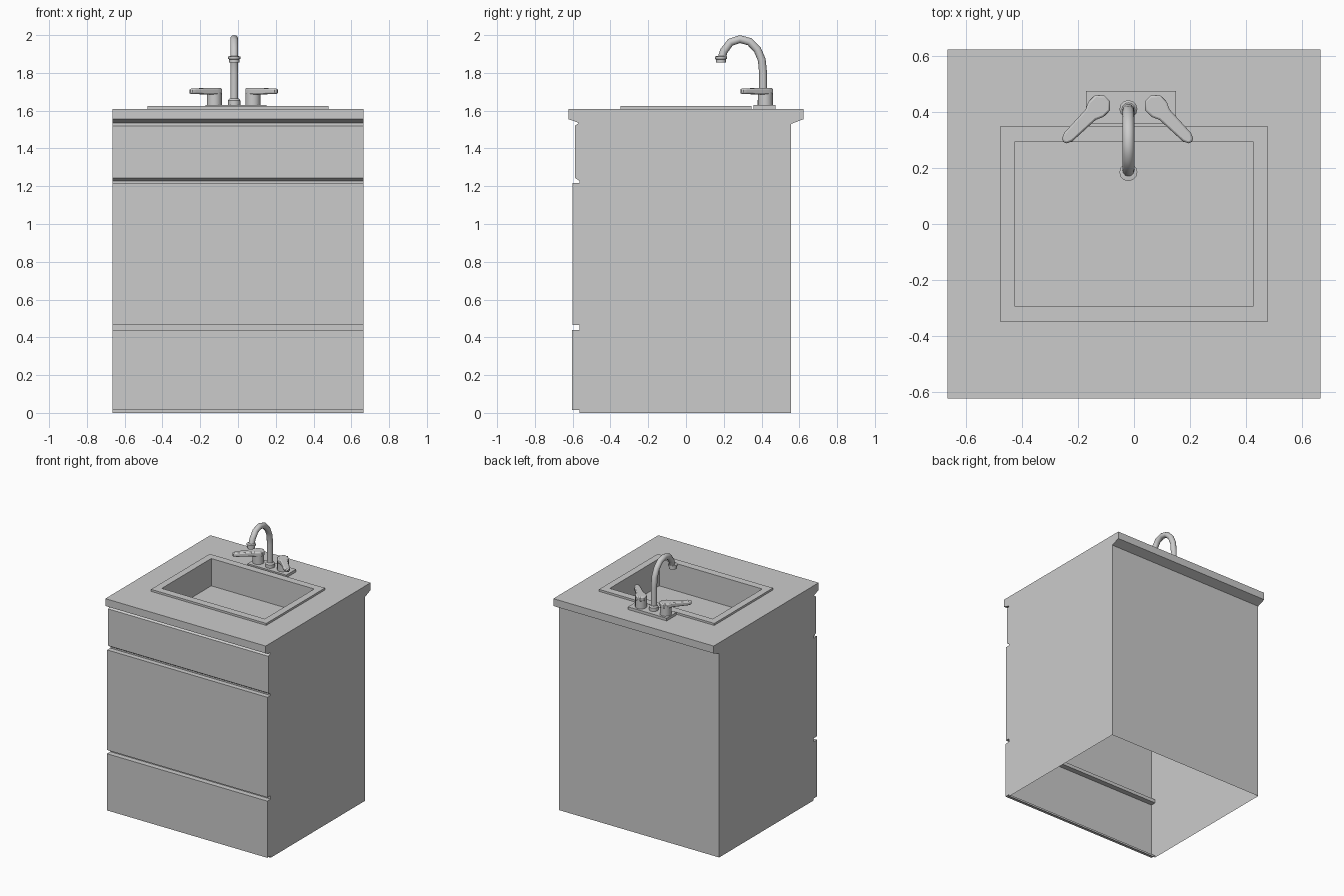
import bpy, bmesh, math
from mathutils import Matrix

if "Cube" in bpy.data.objects:
    bpy.data.objects.remove(bpy.data.objects["Cube"])

W = 0.665          # half width of the cabinet
TOP = 1.61         # counter height
CX = -0.023        # tap centre line


def finish(name, bm, smooth=False):
    me = bpy.data.meshes.new(name)
    bm.to_mesh(me)
    bm.free()
    ob = bpy.data.objects.new(name, me)
    bpy.context.collection.objects.link(ob)
    if smooth:
        bpy.ops.object.select_all(action='DESELECT')
        ob.select_set(True)
        bpy.context.view_layer.objects.active = ob
        bpy.ops.object.shade_smooth_by_angle(angle=math.radians(40))
    return ob


def lathe(name, x, y, rings, n=12):
    """Solid of revolution from (radius, z) rings listed bottom to top."""
    bm = bmesh.new()
    loops = [[bm.verts.new((x + r * math.cos(2 * math.pi * i / n),
                            y + r * math.sin(2 * math.pi * i / n), z))
              for i in range(n)] for r, z in rings]
    for a, b in zip(loops, loops[1:]):
        for i in range(n):
            j = (i + 1) % n
            bm.faces.new((a[i], a[j], b[j], b[i]))
    bm.faces.new(loops[0][::-1])
    bm.faces.new(loops[-1])
    return finish(name, bm, True)


# Cabinet shell: grooved side profile (y, z) swept across x, open underneath
profile = [(-.563, 0), (-.563, .015), (-.603, .015), (-.603, .44), (-.563, .44),
           (-.563, .466), (-.60, .466), (-.60, 1.217), (-.563, 1.217),
           (-.563, 1.228), (-.588, 1.244), (-.588, 1.52), (-.566, 1.535),
           (-.622, 1.555), (-.622, TOP), (.622, TOP), (.622, 1.555),
           (.557, 1.53), (.557, 0)]
bm = bmesh.new()
left = [bm.verts.new((-W, y, z)) for y, z in profile]
right = [bm.verts.new((W, y, z)) for y, z in profile]
for i in range(len(profile) - 1):
    if profile[i] != (-.622, TOP):       # the counter top closes this gap
        bm.faces.new((left[i], right[i], right[i + 1], left[i + 1]))
bm.faces.new(left)
bm.faces.new(right[::-1])
finish("cabinet", bm)

# Counter top, raised rim and basin: nested rectangles (half x, half y, z)
rects = [(W, .622, TOP), (.478, .348, TOP), (.478, .348, 1.625),
         (.427, .293, 1.625), (.427, .293, 1.42)]
bm = bmesh.new()
loops = [[bm.verts.new((sx * hx, sy * hy, z))
          for sx, sy in ((-1, -1), (1, -1), (1, 1), (-1, 1))] for hx, hy, z in rects]
for a, b in zip(loops, loops[1:]):
    for i in range(4):
        j = (i + 1) % 4
        bm.faces.new((a[i], a[j], b[j], b[i]))
bm.faces.new(loops[-1])
finish("counter_and_basin", bm)

# Tap base plate
bm = bmesh.new()
bmesh.ops.create_cube(bm, size=1, matrix=Matrix.Translation((-.011, .416, 1.619))
                      @ Matrix.Diagonal((.322, .116, .022, 1)))
finish("tap_plate", bm)

# Spout: bent tube with a collar at each end
path = [(.408, 1.63), (.408, 1.80), (.401, 1.87), (.377, 1.925), (.337, 1.965),
        (.285, 1.979), (.235, 1.962), (.20, 1.915), (.187, 1.872)]
cu = bpy.data.curves.new("spout", 'CURVE')
cu.dimensions = '3D'
cu.bevel_depth = .021
cu.bevel_resolution = 4
cu.use_fill_caps = True
sp = cu.splines.new('POLY')
sp.points.add(len(path) - 1)
for p, (y, z) in zip(sp.points, path):
    p.co = (CX + .003, y, z, 1)
sp.use_smooth = True
bpy.context.collection.objects.link(bpy.data.objects.new("spout", cu))
lathe("spout_collar", CX + .003, .41, [(.032, 1.63), (.032, 1.655), (.023, 1.665)])
lathe("spout_nozzle", CX + .003, .185,
      [(.027, 1.855), (.027, 1.872), (.032, 1.874), (.032, 1.887), (.021, 1.889)])

# Handles: round post plus a tapering lever pointing outwards and forwards
half = [(.042, .0), (.039, .016), (.016, .039), (-.03, .026)]
outline = [(-.041, .014), (-.041, -.014), (-.018, -.038), (.016, -.038), (.042, -.026),
           (.155, -.021), (.175, -.012), (.18, 0), (.175, .012), (.155, .021),
           (.042, .026), (.016, .038), (-.018, .038)]
for name, s in (("left", -1), ("right", 1)):
    x, y = CX + s * .102, .42
    lathe(name + "_handle_post", x, y, [(.040, 1.63), (.040, 1.70)])
    bm = bmesh.new()
    f = bm.faces.new([bm.verts.new((u, v, 0)) for u, v in outline])
    ext = bmesh.ops.extrude_face_region(bm, geom=[f])
    for v in ext["geom"]:
        if isinstance(v, bmesh.types.BMVert):
            v.co.z = .034
    for v in bm.verts:                    # lever gets thinner towards the tip
        if v.co.x > .1:
            v.co.z = .003 + v.co.z * .8
    bmesh.ops.recalc_face_normals(bm, faces=bm.faces)
    ang = math.radians(-45 if s > 0 else -135)
    bm.transform(Matrix.Translation((x, y, 1.686)) @ Matrix.Rotation(ang, 4, 'Z'))
    lever = finish(name + "_handle_lever", bm, True)
    bev = lever.modifiers.new("soft_edges", 'BEVEL')
    bev.width = .007
    bev.segments = 2
    bev.limit_method = 'ANGLE'
    bev.angle_limit = math.radians(60)
